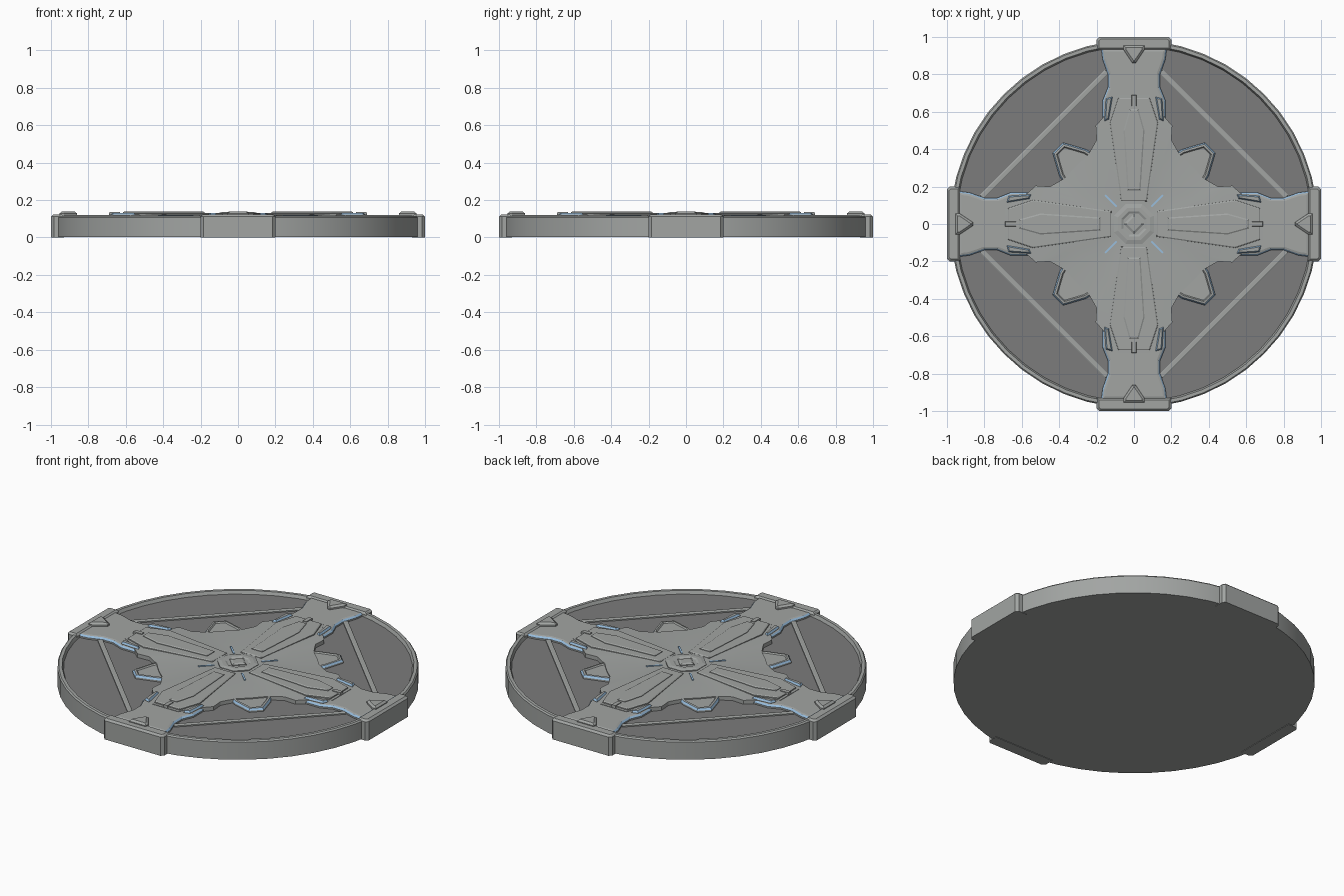
import bpy, bmesh, math
from mathutils import Vector

if "Cube" in bpy.data.objects:
    bpy.data.objects.remove(bpy.data.objects["Cube"])


def material(name, rgb):
    m = bpy.data.materials.new(name)
    m.diffuse_color = (*rgb, 1)
    m.use_nodes = True
    m.node_tree.nodes["Principled BSDF"].inputs["Base Color"].default_value = m.diffuse_color
    return m


GREY = material("light grey metal", (0.36, 0.375, 0.365))
DARK = material("dark grey floor", (0.20, 0.20, 0.20))
BLUE = material("pale blue edging", (0.32, 0.52, 0.74))


def finish(name, bm, mats, smooth=None):
    bmesh.ops.recalc_face_normals(bm, faces=bm.faces)
    me = bpy.data.meshes.new(name)
    bm.to_mesh(me)
    bm.free()
    for m in mats:
        me.materials.append(m)
    if smooth:
        me.polygons.foreach_set("use_smooth", [True] * len(me.polygons))
        me.set_sharp_from_angle(angle=math.radians(smooth))
    ob = bpy.data.objects.new(name, me)
    bpy.context.collection.objects.link(ob)
    return ob


def turn(p, a):
    c, s = math.cos(a), math.sin(a)
    return (p[0] * c - p[1] * s, p[0] * s + p[1] * c)


def mirror(half):
    return half + [(-x, y) for x, y in reversed(half)]


def inset(poly, d):
    # shrink a counter-clockwise outline with mitred corners
    out = []
    for i, p in enumerate(poly):
        a = (Vector(p) - Vector(poly[i - 1])).normalized()
        b = (Vector(poly[(i + 1) % len(poly)]) - Vector(p)).normalized()
        na, nb = Vector((-a.y, a.x)), Vector((-b.y, b.x))
        m = (na + nb) / max(0.4, 1 + na.dot(nb))
        out.append(tuple(Vector(p) + m * d))
    return out


def plates(name, poly, levels, angles, mats=(GREY,), blue_wall=None):
    # stacked outlines (z, inset); one copy for each angle
    bm = bmesh.new()
    for a in angles:
        rings = [[bm.verts.new((*turn(p, a), z)) for p in inset(poly, d)]
                 for z, d in levels]
        bm.faces.new(rings[0])
        bm.faces.new(rings[-1])
        n = len(poly)
        for k in range(len(rings) - 1):
            for i in range(n):
                j = (i + 1) % n
                f = bm.faces.new((rings[k][i], rings[k][j], rings[k + 1][j], rings[k + 1][i]))
                if k == blue_wall:
                    f.material_index = 1
    return finish(name, bm, mats)


QUARTERS = [i * math.pi / 2 for i in range(4)]
DIAGONALS = [a + math.pi / 4 for a in QUARTERS]

# round base: raised rim and recessed dark floor
N = 48
bm = bmesh.new()
profile = [(0.983, 0.003), (0.983, 0.108), (0.976, 0.116), (0.958, 0.116), (0.95, 0.097)]
rings = [[bm.verts.new((*turn((r, 0), 2 * math.pi * i / N), z)) for i in range(N)]
         for r, z in profile]
for lo, hi in zip(rings, rings[1:]):
    for i in range(N):
        bm.faces.new((lo[i], lo[(i + 1) % N], hi[(i + 1) % N], hi[i]))
bm.faces.new(rings[0])
bm.faces.new(rings[-1]).material_index = 1
finish("round_base", bm, [GREY, DARK], 30)

# clamps gripping the rim
plates("rim_clamps",
       [(-0.2, 0.93), (0.2, 0.93), (0.2, 0.985), (0.185, 1.0), (-0.185, 1.0), (-0.2, 0.985)],
       [(0, 0), (0.112, 0), (0.123, 0.012)], QUARTERS)
plates("clamp_wedges", mirror([(0.008, 0.86), (0.055, 0.93), (0.055, 0.955)]),
       [(0.11, 0), (0.128, 0), (0.138, 0.012)], QUARTERS)

# straight bars across the floor between the arms
plates("diagonal_bars", [(-0.475, 0.664), (0.475, 0.664), (0.475, 0.692), (-0.475, 0.692)],
       [(0.09, 0), (0.104, 0), (0.107, 0.005)], DIAGONALS)

# arms with blue lower edging
plates("cross_arms",
       mirror([(0.12, 0.3), (0.168, 0.54), (0.168, 0.66), (0.14, 0.73),
               (0.14, 0.80), (0.168, 0.88), (0.175, 0.94)]),
       [(0.09, 0), (0.106, 0), (0.116, 0.008), (0.119, 0.018)], QUARTERS, (GREY, BLUE), 1)

# small tabs poking out on the diagonals
tab = mirror([(0.12, 0.38), (0.10, 0.465), (0.04, 0.575)])
plates("corner_tabs", tab,
       [(0.09, 0), (0.106, 0), (0.117, 0.007), (0.119, 0.018), (0.112, 0.024)],
       DIAGONALS, (GREY, BLUE), 1)

# creased four-pointed shield
quarter = [(0.69, 0.085), (0.61, 0.13), (0.525, 0.205), (0.45, 0.2), (0.37, 0.245)]
quarter = quarter + [(0.31, 0.31)] + [(y, x) for x, y in reversed(quarter)]
outline = [turn(p, a) for a in QUARTERS for p in quarter]
bm = bmesh.new()
rings = []
for t in (0.15, 0.4, 0.7, 1.0):
    ring = []
    for x, y in outline:
        k = (1 - math.cos(4 * math.atan2(y, x))) / 2
        z = 0.128 - 0.006 * t * t - k * (0.005 * (1 - t) + 0.004 * t * t)
        ring.append(bm.verts.new((x * t, y * t, z)))
    rings.append(ring)
rings.append([bm.verts.new((x, y, 0.09)) for x, y in outline])
for lo, hi in zip(rings, rings[1:]):
    for i in range(len(outline)):
        j = (i + 1) % len(outline)
        bm.faces.new((lo[i], lo[j], hi[j], hi[i]))
bm.faces.new(rings[0])
finish("star_shield", bm, [GREY], 30)

# spoke plates, blue on their flanks
plates("spoke_plates", mirror([(0.07, 0.12), (0.13, 0.54), (0.085, 0.675)]),
       [(0.11, 0), (0.128, 0.002), (0.132, 0.008)], QUARTERS)
side_strip = [(0.135, 0.56), (0.158, 0.55), (0.15, 0.67), (0.115, 0.68)]
for name, poly in (("right_side_strips", side_strip),
                   ("left_side_strips", [(-x, y) for x, y in reversed(side_strip)])):
    plates(name, poly, [(0.11, 0), (0.122, 0), (0.132, 0.006)], QUARTERS, (GREY, BLUE), 1)

# raised blades and end pegs on the spokes
plates("spoke_blades", mirror([(0.035, 0.18), (0.056, 0.5), (0.024, 0.615)]),
       [(0.12, 0), (0.135, 0), (0.139, 0.007)], QUARTERS)
plates("spoke_pegs", mirror([(0.014, 0.63), (0.014, 0.69)]),
       [(0.11, 0), (0.136, 0.002)], QUARTERS)

# blue slivers in the shield folds near the hub
plates("fold_slivers", mirror([(0.006, 0.13), (0.006, 0.22)]),
       [(0.11, 0), (0.127, 0.001)], DIAGONALS, (BLUE,))

# central hub and diamond stud
hub = [turn((0.115, 0), math.pi / 8 + i * math.pi / 4) for i in range(8)]
plates("centre_hub", hub, [(0.11, 0), (0.13, 0), (0.135, 0.02), (0.135, 0.04), (0.13, 0.05)], [0])
stud = [turn((0.055, 0), i * math.pi / 2) for i in range(4)]
plates("centre_stud", stud, [(0.12, 0), (0.134, 0), (0.14, 0.012)], [0])
